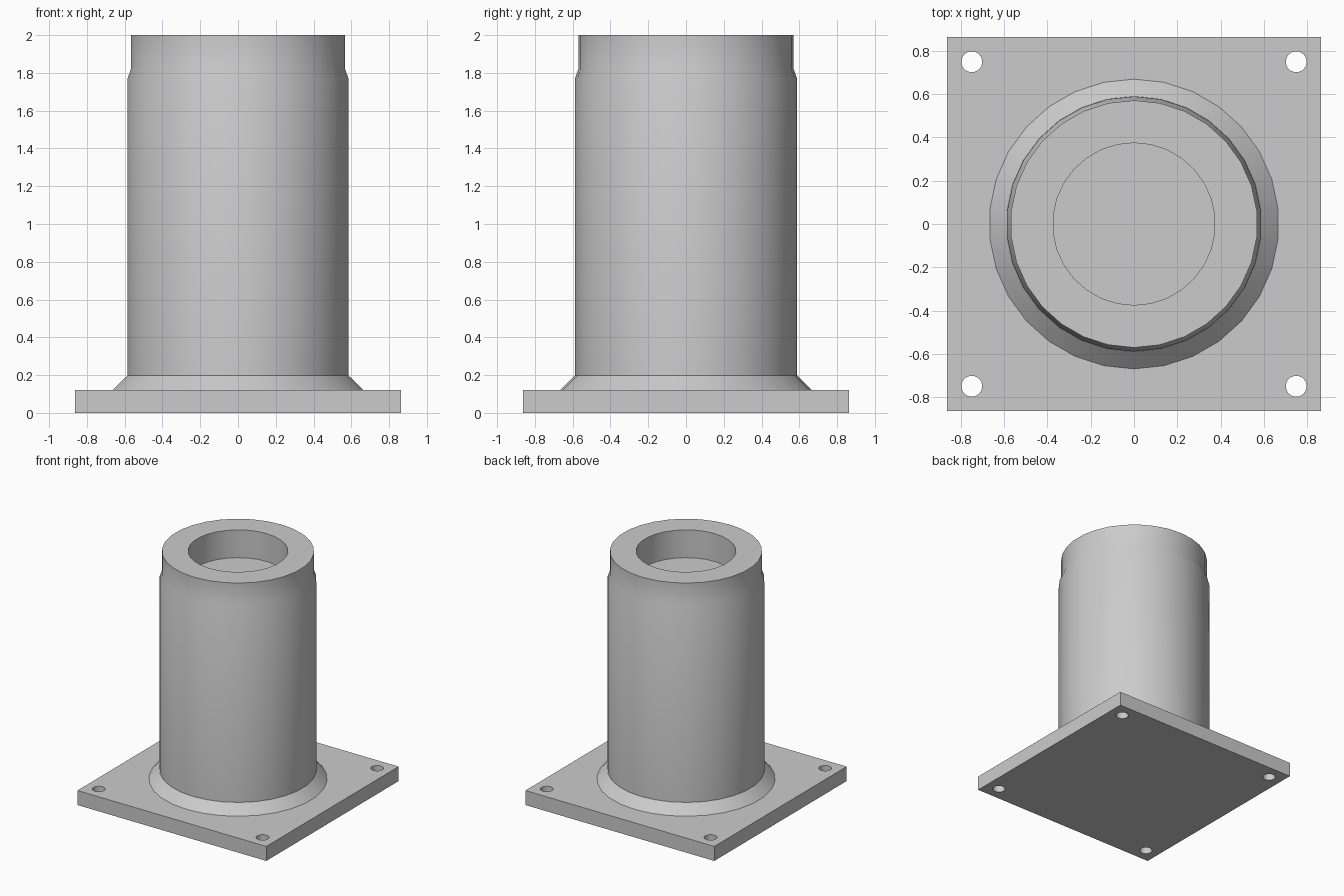
import bpy
import bmesh
from math import cos, sin, pi, radians

SIDES = 30
PLATE_TOP = 0.12
HALF = 0.863

cube = bpy.data.objects.get("Cube")
if cube:
    bpy.data.objects.remove(cube, do_unlink=True)

steel = bpy.data.materials.new("grey steel")
steel.use_nodes = True
grey = (0.6, 0.6, 0.6, 1)
steel.diffuse_color = grey
steel.node_tree.nodes["Principled BSDF"].inputs["Base Color"].default_value = grey


def smooth(obj):
    bpy.ops.object.select_all(action='DESELECT')
    obj.select_set(True)
    bpy.context.view_layer.objects.active = obj
    bpy.ops.object.shade_smooth_by_angle(angle=radians(30))


def lathe(name, profile, sides=SIDES):
    """Revolve (radius, height) points around z and cap both ends."""
    bm = bmesh.new()
    rings = []
    for r, z in profile:
        angles = [pi / 2 + 2 * pi * i / sides for i in range(sides)]
        rings.append([bm.verts.new((r * cos(a), r * sin(a), z)) for a in angles])
    for low, high in zip(rings, rings[1:]):
        for i in range(sides):
            j = (i + 1) % sides
            bm.faces.new((low[i], low[j], high[j], high[i]))
    bm.faces.new(rings[0][::-1])
    bm.faces.new(rings[-1])
    bmesh.ops.recalc_face_normals(bm, faces=bm.faces)
    mesh = bpy.data.meshes.new(name)
    bm.to_mesh(mesh)
    bm.free()
    mesh.materials.append(steel)
    obj = bpy.data.objects.new(name, mesh)
    bpy.context.collection.objects.link(obj)
    return obj


# Column: outer wall, shoulder taper, narrow neck, rim, blind bore
smooth(lathe("column", [
    (0.588, PLATE_TOP), (0.588, 1.77), (0.57, 1.82), (0.57, 2.0),
    (0.374, 2.0), (0.374, 1.77),
]))

# Sloped collar where the column meets the plate
smooth(lathe("base_collar", [(0.668, PLATE_TOP), (0.589, 0.197)]))

# Square base plate
bpy.ops.mesh.primitive_cube_add(size=1, location=(0, 0, PLATE_TOP / 2))
plate = bpy.context.object
plate.name = "base_plate"
plate.scale = (2 * HALF, 2 * HALF, PLATE_TOP)
bpy.ops.object.transform_apply(location=True, rotation=False, scale=True)
plate.data.materials.append(steel)

# Bolt holes in the four corners
for sx in (-1, 1):
    for sy in (-1, 1):
        cutter = lathe("bolt_hole_cutter", [(0.048, -0.1), (0.048, 0.3)])
        cutter.location = (0.748 * sx, 0.748 * sy, 0)
        cutter.hide_render = True
        bpy.context.view_layer.update()
        mod = plate.modifiers.new("bolt_hole", 'BOOLEAN')
        mod.operation = 'DIFFERENCE'
        mod.solver = 'EXACT'
        mod.object = cutter
        bpy.context.view_layer.objects.active = plate
        bpy.ops.object.modifier_apply(modifier=mod.name)
        bpy.data.objects.remove(cutter, do_unlink=True)
smooth(plate)
